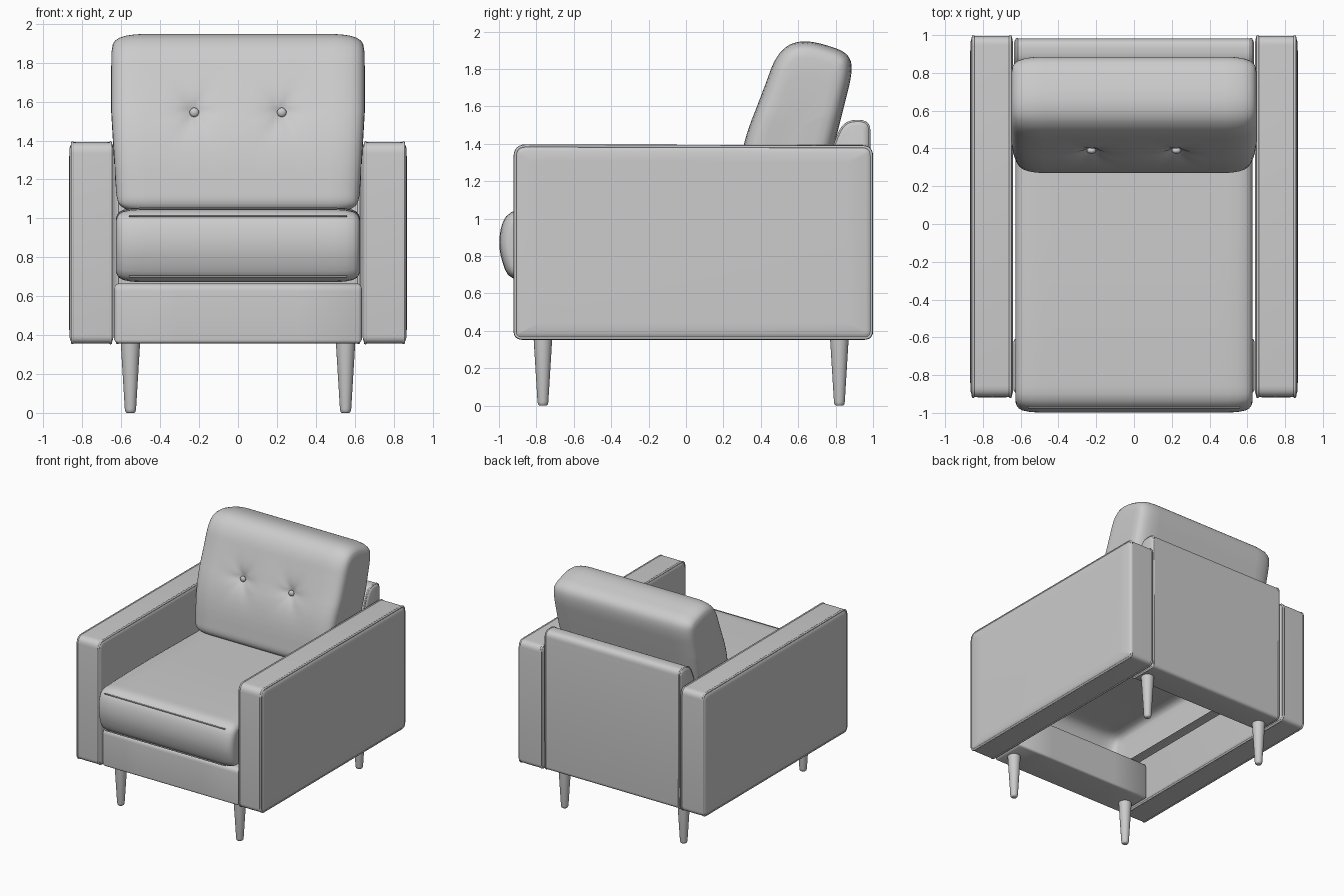
import bpy, bmesh, math
from mathutils import Vector

if "Cube" in bpy.data.objects:
    bpy.data.objects.remove(bpy.data.objects["Cube"])


def fillet(corners, seg=6):
    """Closed outline from (y, z, radius) corners, each rounded."""
    out, n = [], len(corners)
    for i, (y, z, r) in enumerate(corners):
        p = Vector((y, z))
        a = Vector(corners[i - 1][:2]) - p
        b = Vector(corners[(i + 1) % n][:2]) - p
        p0 = p + a.normalized() * min(r, a.length * .48)
        p1 = p + b.normalized() * min(r, b.length * .48)
        for k in range(seg + 1):
            t = k / seg
            out.append(p0 * (1 - t) ** 2 + p * 2 * t * (1 - t) * .95
                       + (p0 + p1) * .5 * 2 * t * (1 - t) * .05 + p1 * t * t)
    return out


def resample(pts, n):
    """Evenly spaced points along a closed outline."""
    loop = pts + [pts[0]]
    total = sum((b - a).length for a, b in zip(loop, loop[1:]))
    out, walked, i = [], 0, 0
    for k in range(n):
        target = total * k / n
        while walked + (loop[i + 1] - loop[i]).length < target:
            walked += (loop[i + 1] - loop[i]).length
            i += 1
        d = loop[i + 1] - loop[i]
        out.append(loop[i] + d * ((target - walked) / max(d.length, 1e-9)))
    return out


def inset(pts, d, s=1):
    """Shrink a counter-clockwise outline by d, then scale it by s."""
    n, res = len(pts), []
    c = sum(pts, Vector((0, 0))) / n
    for i, p in enumerate(pts):
        t = (pts[(i + 1) % n] - pts[i - 1]).normalized()
        res.append(c + (p + Vector((-t.y, t.x)) * d - c) * s)
    return res


def finish(ob, angle=40):
    bpy.ops.object.select_all(action='DESELECT')
    ob.select_set(True)
    bpy.context.view_layer.objects.active = ob
    bpy.ops.object.shade_smooth_by_angle(angle=math.radians(angle))
    return ob


def loft(name, outline, sections, shape=None, hole=None):
    """Skin an outline across x through sections of (x, inset, scale)."""
    bm = bmesh.new()
    rings = [[bm.verts.new((x, p.x, p.y)) for p in inset(outline, d, s)]
             for x, d, s in sections]
    n = len(outline)
    for a, b in zip(rings, rings[1:]):
        for i in range(n):
            bm.faces.new((a[i], a[(i + 1) % n], b[(i + 1) % n], b[i]))
    bm.faces.new(rings[0])
    bm.faces.new(rings[-1])
    bmesh.ops.recalc_face_normals(bm, faces=bm.faces)
    if shape:
        for v in bm.verts:
            shape(v.co)
    if hole:
        gone = [f for f in bm.faces if hole(f.calc_center_median())]
        bmesh.ops.delete(bm, geom=gone, context='FACES')
    me = bpy.data.meshes.new(name)
    bm.to_mesh(me)
    bm.free()
    ob = bpy.data.objects.new(name, me)
    bpy.context.collection.objects.link(ob)
    return finish(ob)


def symmetric(ends, count):
    """Mirror end sections (outermost first) and fill the middle evenly."""
    w = ends[-1][0]
    mid = [(-w + 2 * w * k / count, 0, 1) for k in range(1, count)]
    return [(-x, d, s) for x, d, s in ends] + mid + ends[::-1]


def piping(name, outline, x, r=.008):
    cu = bpy.data.curves.new(name, 'CURVE')
    cu.dimensions = '3D'
    cu.bevel_depth = r
    cu.bevel_resolution = 2
    sp = cu.splines.new('POLY')
    sp.points.add(len(outline) - 1)
    for q, p in zip(sp.points, outline):
        q.co = (x, p.x, p.y, 1)
    sp.use_cyclic_u = True
    ob = bpy.data.objects.new(name, cu)
    bpy.context.collection.objects.link(ob)


# arms with piped edges
arm = fillet([(-.917, .357, .04), (.995, .357, .04), (.995, 1.387, .05), (-.917, 1.392, .06)])
arm_sections = [(.641, .03, 1), (.645, .012, 1), (.656, 0, 1), (.75, -.001, 1),
                (.848, 0, 1), (.860, .014, 1), (.866, .032, 1), (.868, .035, .9)]
for side, label in ((-1, "left"), (1, "right")):
    loft(label + "_arm", arm, [(x * side, d, s) for x, d, s in arm_sections])
    piping(label + "_arm_inner_piping", inset(arm, .003), .655 * side)
    piping(label + "_arm_outer_piping", inset(arm, .004), .851 * side)

# back frame: wedge with rounded top
back = fillet([(.73, .357, .02), (.98, .357, .03), (.982, 1.522, .05),
               (.85, 1.525, .06), (.785, 1.39, .1), (.72, 1.05, .1)])
loft("back_frame", back, symmetric([(.636, .025, 1), (.631, .01, 1), (.62, 0, 1)], 4))
for side, label in ((-1, "left"), (1, "right")):
    piping(label + "_back_piping", inset(back, .003), .62 * side, .007)

# front rail
rail = fillet([(-.9, .357, .02), (-.6, .357, .02), (-.6, .665, .04), (-.9, .665, .04)])
loft("front_rail", rail, symmetric([(.638, .025, 1), (.632, .01, 1), (.618, 0, 1)], 4))

# seat cushion, open underneath
seat = resample(fillet([(-.95, .672, .06), (.72, .672, .05), (.72, 1.04, .06),
                        (-.4, 1.058, .3), (-.965, 1.045, .08), (-1.012, .86, .16)]), 110)
seat_ends = [(.626, .10, .9), (.627, .055, 1), (.622, .038, 1), (.61, .022, 1),
             (.59, .011, 1), (.55, .003, 1), (.5, 0, 1)]
loft("seat_cushion", seat, symmetric(seat_ends, 16),
     hole=lambda c: c.z < .70 and abs(c.x) < .5 and -.86 < c.y < .62)
for z, y in ((1.012, -.972), (.702, -.965)):
    cu = bpy.data.curves.new("seat_front_seam", 'CURVE')
    cu.dimensions = '3D'
    cu.bevel_depth = .005
    sp = cu.splines.new('POLY')
    sp.points.add(1)
    sp.points[0].co, sp.points[1].co = (-.56, y, z, 1), (.56, y, z, 1)
    bpy.context.collection.objects.link(bpy.data.objects.new("seat_front_seam", cu))

# back cushion with two tufted dimples
BX, BZ = .225, 1.545


def tuft(co):
    if co.y < .30 + .36 * max(0, co.z - 1.3) + .12 and co.z < 1.88:
        for bx in (-BX, BX):
            dx, dz = co.x - bx, co.z - BZ
            d = math.hypot(dx, dz)
            crease = math.cos(6 * math.atan2(dz, dx)) * min(1, d / .04)
            co.y += .06 * math.exp(-d / .06) + .006 * crease * math.exp(-d / .09)
    co.x *= .955 + .045 * min(1, max(0, (co.z - 1.05) / .5))


pillow = resample(fillet([(.262, 1.03, .08), (.70, 1.035, .09), (.80, 1.42, .2),
                          (.895, 1.80, .1), (.865, 1.89, .07), (.63, 1.965, .14),
                          (.49, 1.90, .12), (.415, 1.69, .15), (.295, 1.39, .2)]), 140)
pillow_ends = [(.648, .055, .3), (.652, .055, .7), (.650, .055, .92), (.643, .05, 1),
               (.632, .034, 1), (.612, .02, 1), (.58, .009, 1), (.54, .003, 1), (.5, 0, 1)]
loft("back_cushion", pillow, symmetric(pillow_ends, 50), shape=tuft)
for side, label in ((-1, "left"), (1, "right")):
    bpy.ops.mesh.primitive_uv_sphere_add(segments=20, ring_count=12, radius=.024,
                                         location=(BX * side, .388, BZ))
    ob = bpy.context.object
    ob.name = label + "_button"
    ob.scale.y = .7
    finish(ob)

# tapered legs
for x, sx in ((-.553, "left"), (.553, "right")):
    for y, sy in ((-.765, "front"), (.82, "back")):
        bm = bmesh.new()
        prev = None
        for z, r in ((0, .02), (.006, .026), (.02, .029), (.38, .051)):
            ring = [bm.verts.new((x + r * math.cos(k * math.tau / 24),
                                  y + r * math.sin(k * math.tau / 24), z)) for k in range(24)]
            if prev:
                for k in range(24):
                    j = (k + 1) % 24
                    bm.faces.new((prev[k], prev[j], ring[j], ring[k]))
            else:
                bm.faces.new(ring[::-1])
            prev = ring
        bm.faces.new(prev)
        me = bpy.data.meshes.new(sy + "_" + sx + "_leg")
        bm.to_mesh(me)
        bm.free()
        ob = bpy.data.objects.new(me.name, me)
        bpy.context.collection.objects.link(ob)
        finish(ob, 50)
